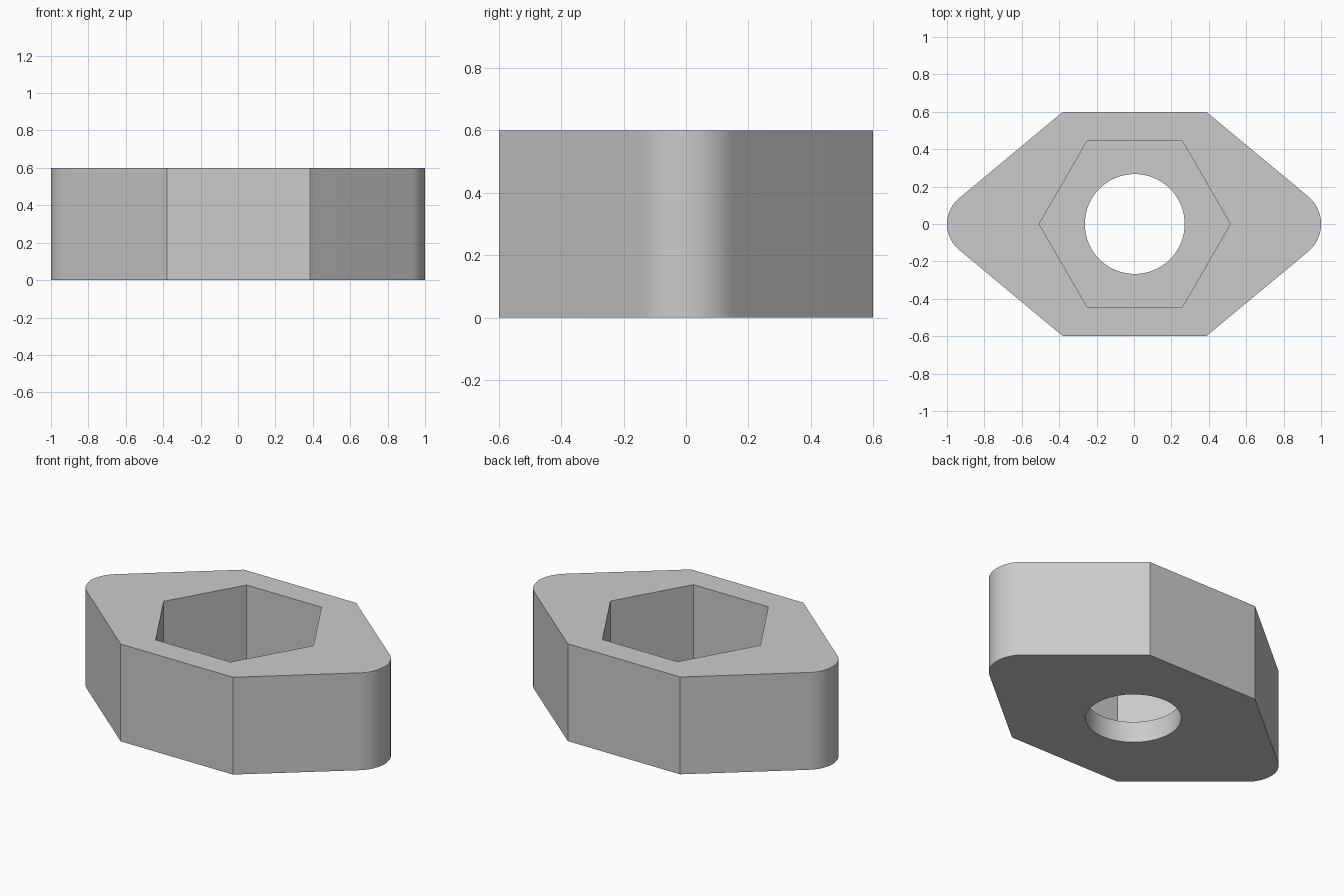
import bpy, bmesh
from math import sin, cos, pi, atan2, radians

HEIGHT = 0.6
LEDGE = 0.13      # floor of the hexagonal pocket
CENTRE = 0.004    # bore and pocket centre along x

cube = bpy.data.objects.get("Cube")
if cube:
    bpy.data.objects.remove(cube, do_unlink=True)

grey = bpy.data.materials.new("plain grey")
grey.use_nodes = True
colour = (0.6, 0.6, 0.6, 1)
grey.diffuse_color = colour
grey.node_tree.nodes["Principled BSDF"].inputs["Base Color"].default_value = colour


def prism(name, outline, z0, z1):
    """Extrude a counter-clockwise outline between two heights."""
    bm = bmesh.new()
    base = bm.faces.new([bm.verts.new((x, y, z0)) for x, y in outline])
    top = bmesh.ops.extrude_face_region(bm, geom=[base], use_keep_orig=True)["geom"]
    for v in top:
        if isinstance(v, bmesh.types.BMVert):
            v.co.z = z1
    bmesh.ops.recalc_face_normals(bm, faces=bm.faces)
    mesh = bpy.data.meshes.new(name)
    bm.to_mesh(mesh)
    bm.free()
    mesh.materials.append(grey)
    obj = bpy.data.objects.new(name, mesh)
    bpy.context.collection.objects.link(obj)
    return obj


def polygon(radius, sides):
    return [(CENTRE + radius * cos(2 * pi * i / sides), radius * sin(2 * pi * i / sides))
            for i in range(sides)]


def rounded_tip(corner_x, radius, steps=20):
    """Arc about +x, running from the lower to the upper tangent point."""
    span = atan2(0.6 / 0.83, 0.6)
    span = pi / 2 - atan2(0.83, 1)
    centre = 1 - radius
    return [(centre + radius * cos(a), radius * sin(a))
            for a in (span * (2 * i / steps - 1) for i in range(steps + 1))]


# Body outline: flat front and back, sloping sides, rounded ends
right_tip = rounded_tip(1.109, 0.193)
left_tip = [(-x, -y) for x, y in rounded_tip(1.101, 0.179)]
outline = ([(-0.38, -0.6), (0.386, -0.6)] + right_tip +
           [(0.386, 0.6), (-0.38, 0.6)] + left_tip)
body = prism("nut_holder_body", outline, 0, HEIGHT)

# Hexagonal pocket from above and round bore right through
cutters = [prism("pocket_cutter", polygon(0.511, 6), LEDGE, HEIGHT + 0.2),
           prism("bore_cutter", polygon(0.267, 64), -0.2, HEIGHT + 0.1)]

bpy.ops.object.select_all(action="DESELECT")
body.select_set(True)
bpy.context.view_layer.objects.active = body
for cutter in cutters:
    cutter.hide_render = True
    mod = body.modifiers.new(cutter.name, "BOOLEAN")
    mod.operation = "DIFFERENCE"
    mod.solver = "EXACT"
    mod.object = cutter
    bpy.ops.object.modifier_apply(modifier=mod.name)
    bpy.data.objects.remove(cutter, do_unlink=True)

# Smooth the round ends and bore, keep the corners crisp
bpy.ops.object.shade_smooth_by_angle(angle=radians(30))
